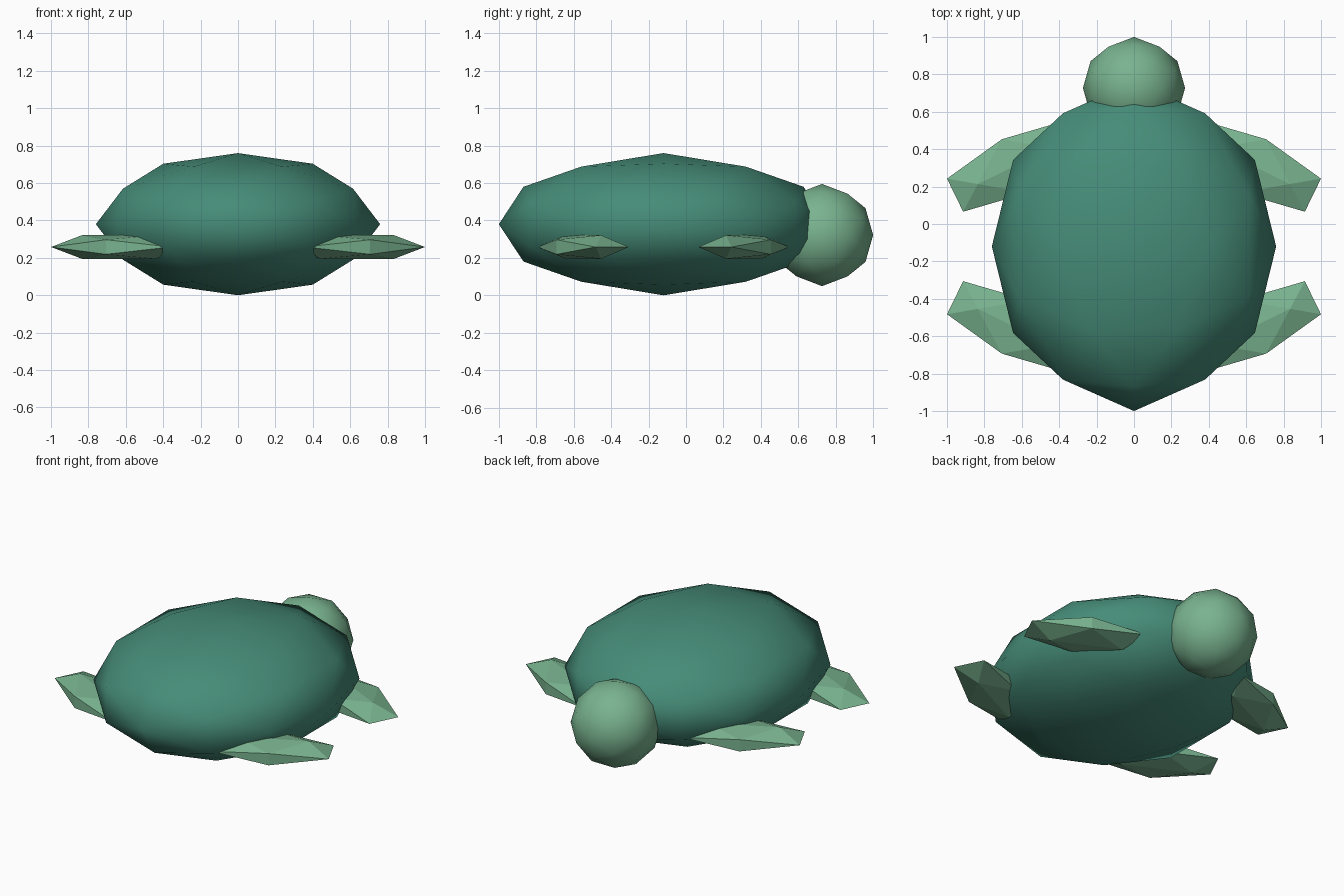
import bpy, bmesh, math
from mathutils import Matrix, Vector

if "Cube" in bpy.data.objects:
    bpy.data.objects.remove(bpy.data.objects["Cube"])

PHI = (1 + math.sqrt(5)) / 2


def material(name, rgb):
    m = bpy.data.materials.new(name)
    m.diffuse_color = (*rgb, 1)
    m.use_nodes = True
    m.node_tree.nodes["Principled BSDF"].inputs["Base Color"].default_value = m.diffuse_color
    return m


shell_green = material("shell_green", (0.061, 0.262, 0.188))
skin_green = material("skin_green", (0.19, 0.45, 0.275))


def ico(name, center, radii, mat, angle=0.0, detail=1, smooth=True):
    """Axis-aligned icosahedron, optionally subdivided onto the sphere."""
    bm = bmesh.new()
    for s in (-1, 1):
        for t in (-1, 1):
            for p in ((s * PHI, t, 0), (0, s * PHI, t), (s, 0, t * PHI)):
                bm.verts.new(Vector(p).normalized())
    bmesh.ops.convex_hull(bm, input=bm.verts[:])
    for _ in range(detail):
        bmesh.ops.subdivide_edges(bm, edges=bm.edges[:], cuts=1, use_grid_fill=True)
        for v in bm.verts:
            v.co.normalize()
    bm.transform(Matrix.Rotation(angle, 4, 'Z') @ Matrix.Diagonal((*radii, 1)))
    bmesh.ops.recalc_face_normals(bm, faces=bm.faces[:])
    for f in bm.faces:
        f.smooth = smooth
    me = bpy.data.meshes.new(name)
    bm.to_mesh(me)
    bm.free()
    me.materials.append(mat)
    ob = bpy.data.objects.new(name, me)
    ob.location = center
    bpy.context.collection.objects.link(ob)
    return ob


# Domed body and round head
ico("shell", (0, -0.12, 0.38), (0.76, 0.88, 0.38), shell_green)
ico("head", (0, 0.727, 0.322), (0.273, 0.273, 0.273), skin_green)

# Four flat-faceted flippers, mirrored left/right and front/back
for sx, side in ((1, "right"), (-1, "left")):
    for sy, end in ((1, "front"), (-1, "rear")):
        ico(f"{end}_{side}_flipper", (sx * 0.637, -0.12 + sy * 0.43, 0.258),
            (0.418, 0.187, 0.074), skin_green,
            angle=-sx * sy * math.radians(26), detail=0, smooth=False)
